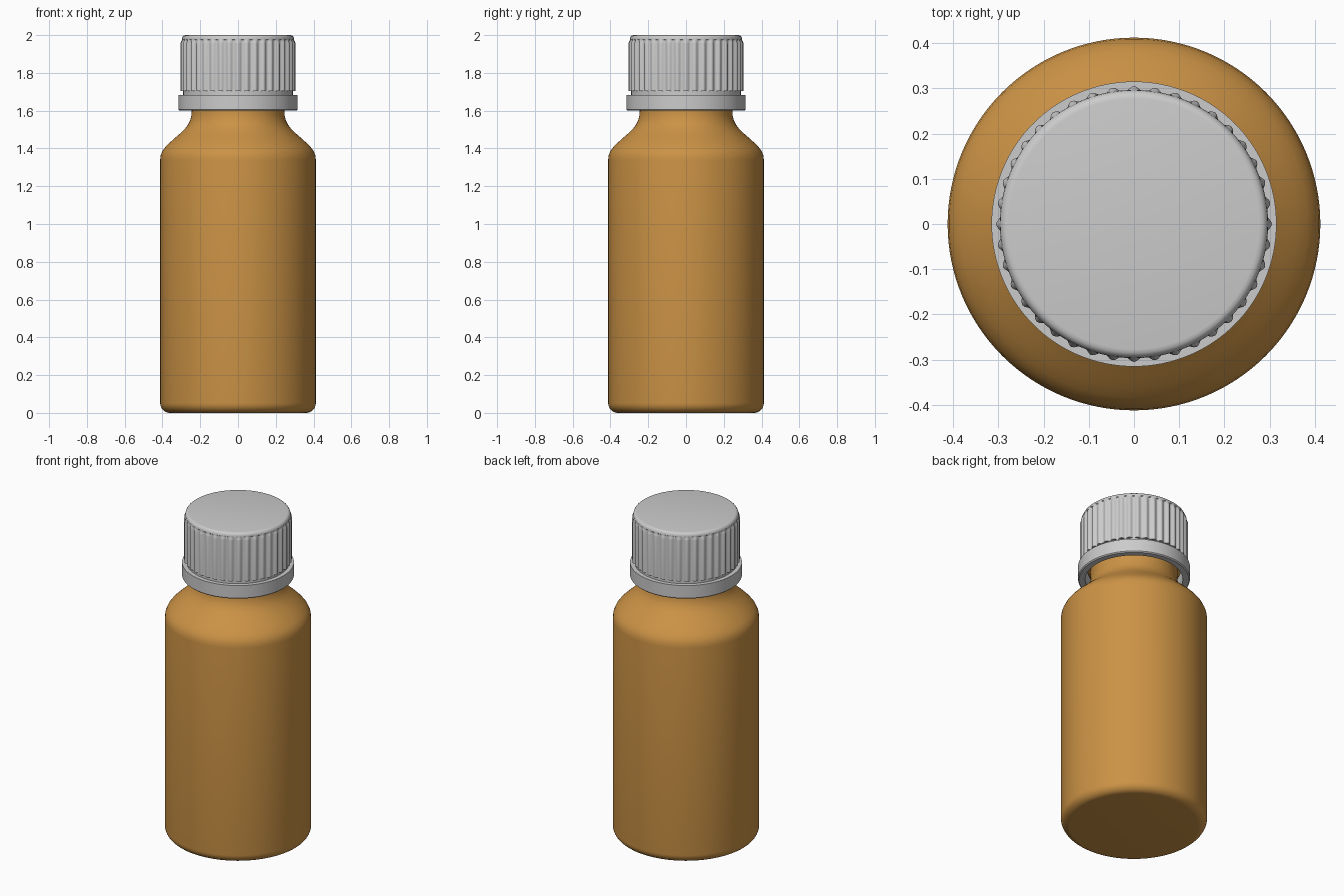
import bpy, bmesh, math

if "Cube" in bpy.data.objects:
    bpy.data.objects.remove(bpy.data.objects["Cube"])

RIBS = 40


def lathe(name, rows, segments, closed=False, smooth=35):
    """Revolve rows of (radius, z, rib_height) about z; radius 0 rows become poles."""
    bm = bmesh.new()
    rings = []
    for r, z, rib in rows:
        if r == 0:
            rings.append([bm.verts.new((0, 0, z))])
            continue
        ring = []
        for i in range(segments):
            a = 2 * math.pi * i / segments
            rr = r + rib * (0.5 + 0.5 * math.cos(RIBS * a))
            ring.append(bm.verts.new((rr * math.cos(a), rr * math.sin(a), z)))
        rings.append(ring)
    pairs = list(zip(rings, rings[1:]))
    if closed:
        pairs.append((rings[-1], rings[0]))
    for lo, hi in pairs:
        for i in range(segments):
            j = (i + 1) % segments
            if len(lo) == 1:
                bm.faces.new((lo[0], hi[j], hi[i]))
            elif len(hi) == 1:
                bm.faces.new((lo[i], lo[j], hi[0]))
            else:
                bm.faces.new((lo[i], lo[j], hi[j], hi[i]))
    bmesh.ops.recalc_face_normals(bm, faces=bm.faces)
    mesh = bpy.data.meshes.new(name)
    bm.to_mesh(mesh)
    bm.free()
    obj = bpy.data.objects.new(name, mesh)
    bpy.context.collection.objects.link(obj)
    bpy.ops.object.select_all(action='DESELECT')
    obj.select_set(True)
    bpy.context.view_layer.objects.active = obj
    bpy.ops.object.shade_smooth_by_angle(angle=math.radians(smooth))
    return obj


def plain(points):
    return [(r, z, 0) for r, z in points]


# Amber bottle: rounded base, straight body, S-shaped shoulder, neck with bead
base = [(0.36 + 0.052 * math.sin(t), 0.052 - 0.052 * math.cos(t))
        for t in (math.pi / 2 * k / 8 for k in range(9))]
shoulder = [(0.412, 1.34), (0.409, 1.365), (0.399, 1.388), (0.384, 1.408),
            (0.362, 1.43), (0.335, 1.455), (0.308, 1.478), (0.283, 1.502),
            (0.265, 1.525), (0.253, 1.55), (0.247, 1.575), (0.245, 1.60)]
neck = [(0.245, 1.65), (0.265, 1.665), (0.265, 1.69), (0.245, 1.70),
        (0.245, 1.93), (0.20, 1.94), (0, 1.94)]
bottle = lathe("bottle", plain([(0, 0)] + base + shoulder + neck), 128)
amber = bpy.data.materials.new("amber_glass")
amber.diffuse_color = (0.60, 0.29, 0.06, 1)
amber.use_nodes = True
amber.node_tree.nodes["Principled BSDF"].inputs["Base Color"].default_value = amber.diffuse_color
bottle.data.materials.append(amber)

# Tamper ring below the cap, open underneath
lathe("tamper_ring", plain([(0.275, 1.60), (0.309, 1.60), (0.315, 1.606),
                            (0.315, 1.684), (0.28, 1.684), (0.275, 1.68)]),
      128, closed=True)

# Narrow bridge joining ring and cap
lathe("cap_bridge", plain([(0.275, 1.675), (0.290, 1.675),
                           (0.290, 1.71), (0.275, 1.71)]), 128, closed=True)

# Screw cap: ribbed hollow shell with a rounded top edge
cap = [(0, 1.96, 0), (0.27, 1.96, 0), (0.27, 1.703, 0), (0.292, 1.703, 0),
       (0.292, 1.703, 0.013), (0.292, 1.955, 0.013), (0.292, 1.966, 0.010),
       (0.292, 1.974, 0.005), (0.2965, 1.978, 0), (0.295, 1.987, 0),
       (0.291, 1.994, 0), (0.285, 1.9985, 0), (0.277, 2.0, 0), (0, 2.0, 0)]
lathe("screw_cap", cap, RIBS * 8, smooth=40)
